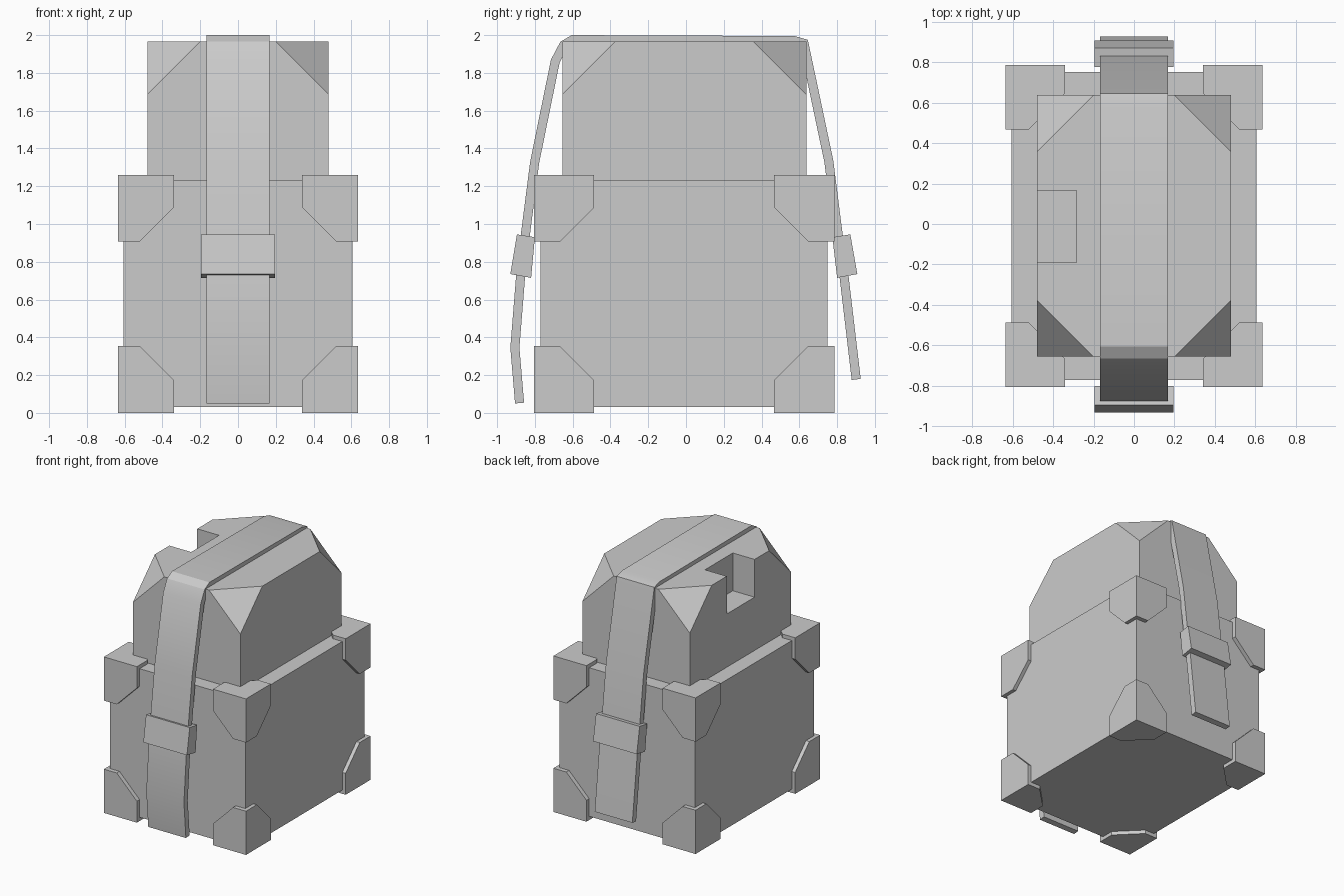
import bpy, bmesh
from mathutils import Vector

if "Cube" in bpy.data.objects:
    bpy.data.objects.remove(bpy.data.objects["Cube"])

CY = -0.01  # centre of the case in y


def finish(name, bm):
    bmesh.ops.recalc_face_normals(bm, faces=bm.faces[:])
    me = bpy.data.meshes.new(name)
    bm.to_mesh(me)
    bm.free()
    ob = bpy.data.objects.new(name, me)
    bpy.context.collection.objects.link(ob)
    return ob


def box_bm(lo, hi):
    lo, hi = Vector(lo), Vector(hi)
    bm = bmesh.new()
    bmesh.ops.create_cube(bm, size=1)
    for v in bm.verts:
        v.co = Vector([(lo[i] + hi[i]) / 2 + v.co[i] * (hi[i] - lo[i]) for i in range(3)])
    return bm


def cut(bm, point, normal):
    # slice away everything on the normal side and cap the hole
    r = bmesh.ops.bisect_plane(bm, geom=bm.verts[:] + bm.edges[:] + bm.faces[:], dist=1e-5,
                               plane_co=point, plane_no=normal, clear_outer=True)
    edges = [e for e in r['geom_cut'] if isinstance(e, bmesh.types.BMEdge)]
    bmesh.ops.contextual_create(bm, geom=edges)


def extrude_profile(name, pts, half):
    # closed (y, z) outline extruded across x
    bm = bmesh.new()
    a = [bm.verts.new((-half, y, z)) for y, z in pts]
    b = [bm.verts.new((half, y, z)) for y, z in pts]
    bm.faces.new(a)
    bm.faces.new(b)
    n = len(pts)
    for i in range(n):
        j = (i + 1) % n
        bm.faces.new((a[i], a[j], b[j], b[i]))
    return finish(name, bm)


# main case
finish("case_body", box_bm((-0.605, -0.77, 0.03), (0.605, 0.75, 1.23)))

# upper block with four clipped top corners
bm = box_bm((-0.48, -0.655, 1.2), (0.48, 0.637, 1.965))
for sx in (-1, 1):
    for sy, y in ((-1, -0.655), (1, 0.637)):
        cut(bm, (sx * 0.48, y, 1.965 - 0.28), (sx, sy, 1))
top = finish("upper_block", bm)

# recess in the left top edge
cutter = finish("recess_cutter", box_bm((-0.6, -0.19, 1.66), (-0.285, 0.165, 2.1)))
cutter.hide_render = True
mod = top.modifiers.new("recess", 'BOOLEAN')
mod.operation = 'DIFFERENCE'
mod.solver = 'EXACT'
mod.object = cutter
bpy.context.view_layer.objects.active = top
bpy.ops.object.modifier_apply(modifier=mod.name)
bpy.data.objects.remove(cutter)

# eight corner guards, inner edges chamfered
outer, size, ch = (0.635, 0.795, 0.63), (0.295, 0.318, 0.353), 0.18
for sx in (-1, 1):
    for sy in (-1, 1):
        for sz in (-1, 1):
            s = (sx, sy, sz)
            c = (0, CY, 0.63)
            o = [c[i] + s[i] * outer[i] for i in range(3)]
            n = [c[i] + s[i] * (outer[i] - size[i]) for i in range(3)]
            bm = box_bm([min(p) for p in zip(o, n)], [max(p) for p in zip(o, n)])
            for i, j in ((0, 1), (0, 2), (1, 2)):
                p, d = list(n), [0, 0, 0]
                p[i] += s[i] * ch
                d[i], d[j] = -s[i], -s[j]
                cut(bm, p, d)
            finish("corner_guard", bm)

# strap running over the top, from its outer line
line = [Vector(p) for p in (
    (-0.905, 0.05), (-0.93, 0.345), (-0.9, 0.72), (-0.875, 0.94), (-0.825, 1.33),
    (-0.715, 1.87), (-0.665, 1.965), (-0.605, 2.0), (0.575, 1.995), (0.645, 1.975),
    (0.78, 1.335), (0.83, 0.94), (0.86, 0.73), (0.925, 0.18))]
inner = []
for i, p in enumerate(line):
    d1 = (p - line[max(i - 1, 0)]).normalized()
    d2 = (line[min(i + 1, len(line) - 1)] - p).normalized()
    d = (d1 + d2).normalized()
    k = max(d.dot(d1), d.dot(d2)) if d1.length and d2.length else 1
    inner.append(p + Vector((d.y, -d.x)) * 0.048 / k)
strap = extrude_profile("strap", line + inner[::-1], 0.168)
bpy.ops.object.select_all(action='DESELECT')
strap.select_set(True)
bpy.context.view_layer.objects.active = strap
bpy.ops.object.shade_smooth_by_angle()

# strap buckles
extrude_profile("front_buckle", [(-0.895, 0.945), (-0.8, 0.93), (-0.82, 0.715), (-0.93, 0.735)], 0.195)
extrude_profile("back_buckle", [(0.775, 0.93), (0.87, 0.945), (0.907, 0.735), (0.8, 0.715)], 0.195)
